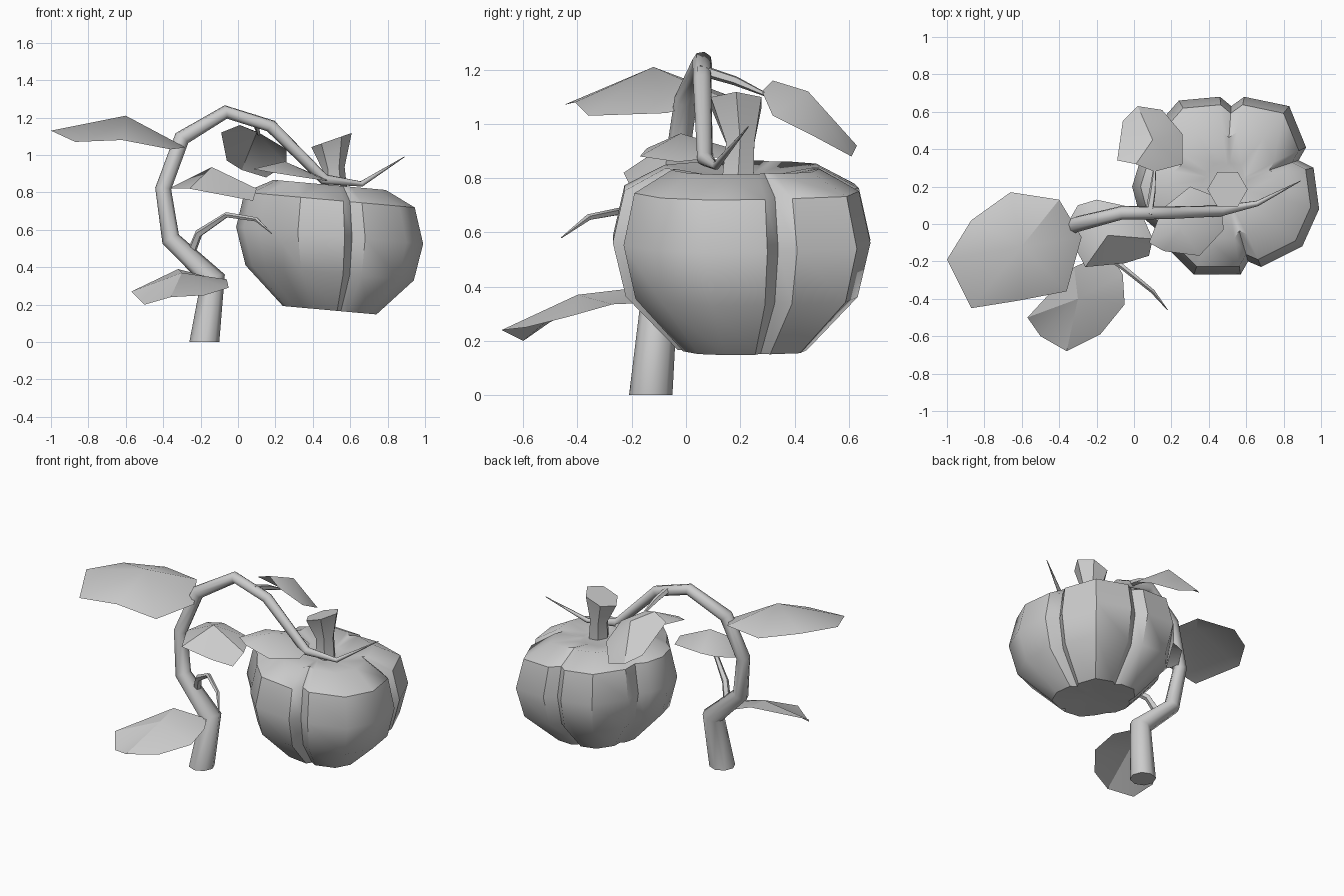
import bpy, bmesh, math
from mathutils import Vector

if "Cube" in bpy.data.objects:
    bpy.data.objects.remove(bpy.data.objects["Cube"], do_unlink=True)

GREY = (0.6, 0.6, 0.6, 1)
grey = bpy.data.materials.new("plain grey")
grey.use_nodes = True
grey.diffuse_color = GREY
grey.node_tree.nodes["Principled BSDF"].inputs["Base Color"].default_value = GREY


def finish(name, bm, angle=40, closed=True):
    """Turn a bmesh into a smooth-shaded object."""
    if closed:
        bmesh.ops.recalc_face_normals(bm, faces=bm.faces[:])
    mesh = bpy.data.meshes.new(name)
    bm.to_mesh(mesh)
    bm.free()
    mesh.materials.append(grey)
    obj = bpy.data.objects.new(name, mesh)
    bpy.context.collection.objects.link(obj)
    bpy.ops.object.select_all(action='DESELECT')
    obj.select_set(True)
    bpy.context.view_layer.objects.active = obj
    bpy.ops.object.shade_smooth_by_angle(angle=math.radians(angle))
    return obj


def loft(name, rings, angle=40):
    """Bridge rings of points and cap both ends."""
    bm = bmesh.new()
    loops = [[bm.verts.new(p) for p in ring] for ring in rings]
    n = len(loops[0])
    for a, b in zip(loops, loops[1:]):
        for i in range(n):
            j = (i + 1) % n
            bm.faces.new((a[i], a[j], b[j], b[i]))
    bm.faces.new(loops[0])
    bm.faces.new(loops[-1])
    return finish(name, bm, angle)


def tube(name, path, sides=6):
    """Tapered tube along (x, y, z, radius) points."""
    pts = [Vector(p[:3]) for p in path]
    rings = []
    side = Vector((0, 1, 0))
    for i, p in enumerate(pts):
        along = (pts[min(i + 1, len(pts) - 1)] - pts[max(i - 1, 0)]).normalized()
        if i == 0 and abs(along.z) > 0.9:
            along = Vector((0, 0, 1))          # flat foot on the ground
        side = (side - along * side.dot(along)).normalized()
        up = along.cross(side)
        r = path[i][3]
        turns = [math.tau * k / sides for k in range(sides)]
        rings.append([p + r * (math.cos(t) * side + math.sin(t) * up) for t in turns])
    return loft(name, rings, 50)


def leaf(name, rib, left, right):
    """Folded leaf: midrib of base, ridge and tip, with an outline on each side."""
    bm = bmesh.new()
    base, ridge, tip = [bm.verts.new(p) for p in rib]
    for points, flip in ((left, False), (right, True)):
        edge = [base] + [bm.verts.new(p) for p in points] + [tip]
        for a, b in zip(edge, edge[1:]):
            bm.faces.new((ridge, a, b) if flip else (ridge, b, a))
    return finish(name, bm, 30, closed=False)


# Lobed fruit: one outline, scaled at several heights and tipped to the side
OUTLINE = [(.03, .42), (.10, .47), (.34, .42), (.43, .20),
           (.39, .13), (.47, .09), (.50, -.13), (.41, -.33), (.19, -.44),
           (.12, -.41), (.08, -.48), (-.17, -.48), (-.30, -.35),
           (-.38, -.23), (-.46, -.16), (-.50, -.01), (-.46, .12),
           (-.40, .17), (-.40, .28), (-.25, .45), (-.03, .47)]
PROFILE = [(.2, .18), (.5, .17), (.9, .37), (1, .57), (.91, .76), (.6, .84), (.25, .81)]
loft("pumpkin", [[(.49 + x * s, .21 + y * s, z - .09 * x * s) for x, y in OUTLINE]
                 for s, z in PROFILE])

# Flared stem with a slanted top
stem = []
for x, y, z, r, slant in ((.52, .19, .78, .068, 0), (.51, .2, .93, .06, .1),
                          (.5, .185, 1.08, .108, .35)):
    ring = []
    for k in range(6):
        c, s = math.cos(math.tau * k / 6), math.sin(math.tau * k / 6)
        ring.append((x + r * c, y + r * s, z + slant * r * c))
    stem.append(ring)
loft("fruit_stem", stem)

# Main vine and its side shoots
tube("vine", [(-.18, -.13, 0, .08), (-.135, -.10, .34, .068), (-.36, -.07, .55, .05),
              (-.4, -.04, .82, .043), (-.3, 0, 1.09, .043), (-.065, .06, 1.23, .037),
              (.175, .06, 1.155, .035), (.46, .07, .87, .03), (.66, .11, .845, .015),
              (.89, .23, .99, .002)], 8)
tube("back_shoot", [(.08, .05, 1.2, .022), (.1, .18, 1.16, .018), (.11, .29, 1.11, .008)], 5)
tube("front_tendril", [(-.25, -.08, .48, .024), (-.21, -.12, .58, .022), (-.06, -.23, .68, .015),
                       (.1, -.36, .655, .012), (.18, -.46, .58, .002)], 5)

# Leaves
leaf("upper_leaf", [(-.28, -.07, 1.04), (-.6, -.12, 1.21), (-1, -.19, 1.13)],
     [(-.40, .13, 1.1), (-.66, .17, 1.1), (-.87, .02, 1.13)],
     [(-.36, -.36, 1.03), (-.62, -.41, 1.08), (-.87, -.45, 1.07)])
leaf("middle_leaf", [(-.37, -.02, .82), (-.14, -.06, .935), (.1, -.08, .82)],
     [(-.3, .1, .85), (-.2, .13, .86), (.03, .08, .84)],
     [(-.26, -.23, .82), (-.05, -.21, .78), (.08, -.17, .755)])
leaf("fruit_leaf", [(.47, .06, .87), (.25, -.02, .965), (.08, -.1, .925)],
     [(.48, -.03, .86), (.35, -.17, .88), (.16, -.145, .91)],
     [(.43, .15, .88), (.3, .2, .9), (.15, .08, .93)])
leaf("back_leaf", [(.11, .28, 1.12), (.1, .45, 1.12), (.02, .63, .92)],
     [(.26, .32, 1.03), (.26, .48, .95), (.15, .61, .88)],
     [(.01, .32, 1.16), (-.09, .34, 1.12), (-.06, .55, .97)])
leaf("lower_leaf", [(-.13, -.15, .34), (-.3, -.4, .37), (-.36, -.68, .24)],
     [(-.06, -.27, .335), (-.05, -.43, .29), (-.18, -.59, .25)],
     [(-.32, -.23, .39), (-.57, -.5, .27), (-.5, -.6, .2)])
